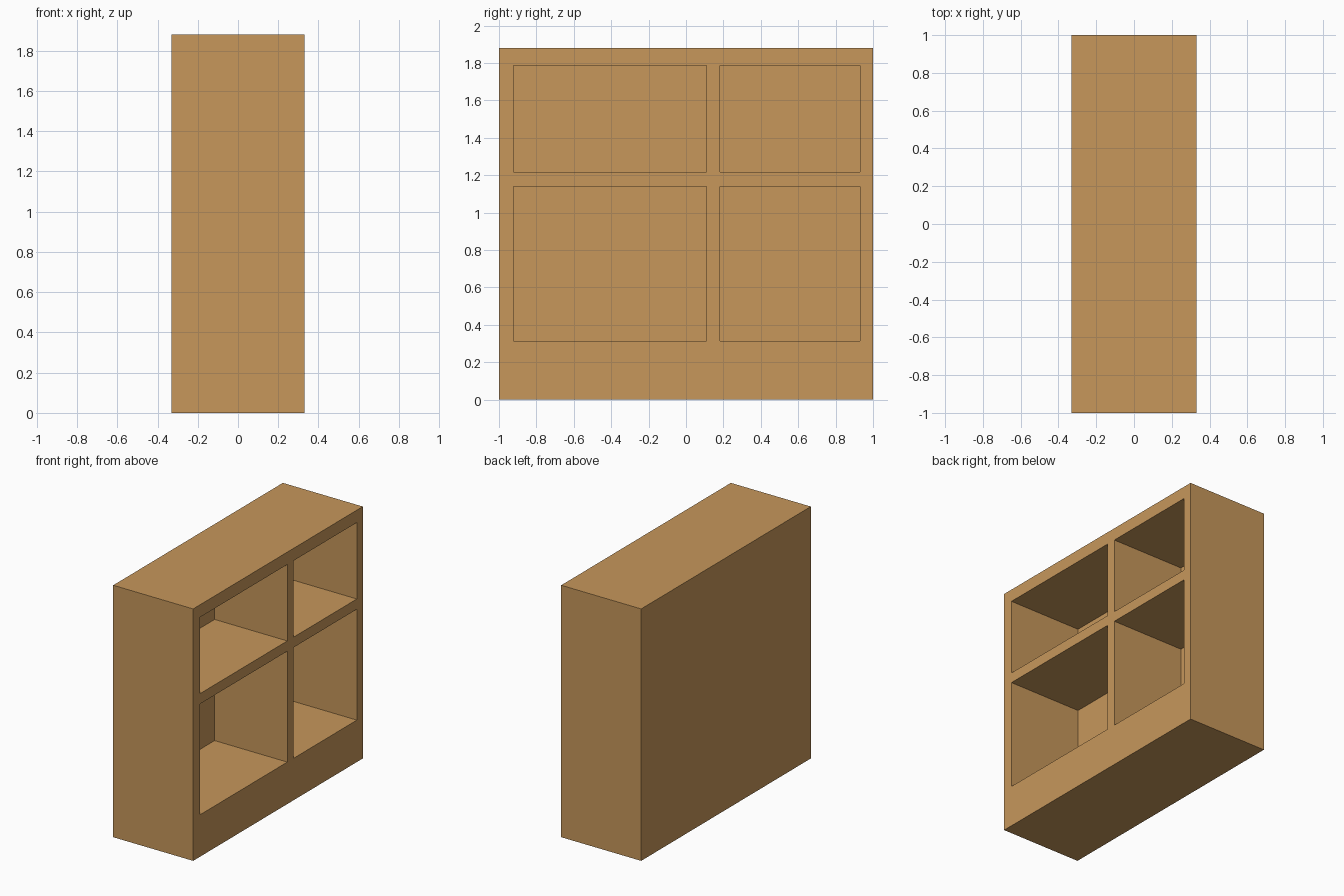
import bpy

if "Cube" in bpy.data.objects:
    bpy.data.objects.remove(bpy.data.objects["Cube"])

# Overall size and compartment layout
HALF_X, HALF_Y, HEIGHT = 0.33, 1.0, 1.88
BACK_X = -0.27                               # inner face of the back panel
COLUMNS = [(-0.922, 0.11), (0.182, 0.93)]    # y ranges
ROWS = [(0.313, 1.14), (1.217, 1.787)]       # z ranges


def box(name, lo, hi):
    bpy.ops.mesh.primitive_cube_add(size=1, location=[(a + b) / 2 for a, b in zip(lo, hi)])
    ob = bpy.context.object
    ob.name = name
    ob.scale = [b - a for a, b in zip(lo, hi)]
    bpy.ops.object.transform_apply(location=True, rotation=False, scale=True)
    return ob


# Wood material
wood = bpy.data.materials.new("wood")
wood.diffuse_color = (0.57, 0.31, 0.105, 1)
wood.use_nodes = True
wood.node_tree.nodes["Principled BSDF"].inputs["Base Color"].default_value = wood.diffuse_color

# Solid cabinet body
cabinet = box("shelf_cabinet", (-HALF_X, -HALF_Y, 0), (HALF_X, HALF_Y, HEIGHT))
cabinet.data.materials.append(wood)

# Four open compartments cut in from the +x side
for y0, y1 in COLUMNS:
    for z0, z1 in ROWS:
        cutter = box("compartment_cutter", (BACK_X, y0, z0), (HALF_X + 0.1, y1, z1))
        cutter.data.materials.append(wood)
        cutter.hide_render = True
        cutter.display_type = 'WIRE'
        cut = cabinet.modifiers.new("compartment", 'BOOLEAN')
        cut.operation = 'DIFFERENCE'
        cut.solver = 'EXACT'
        cut.object = cutter
